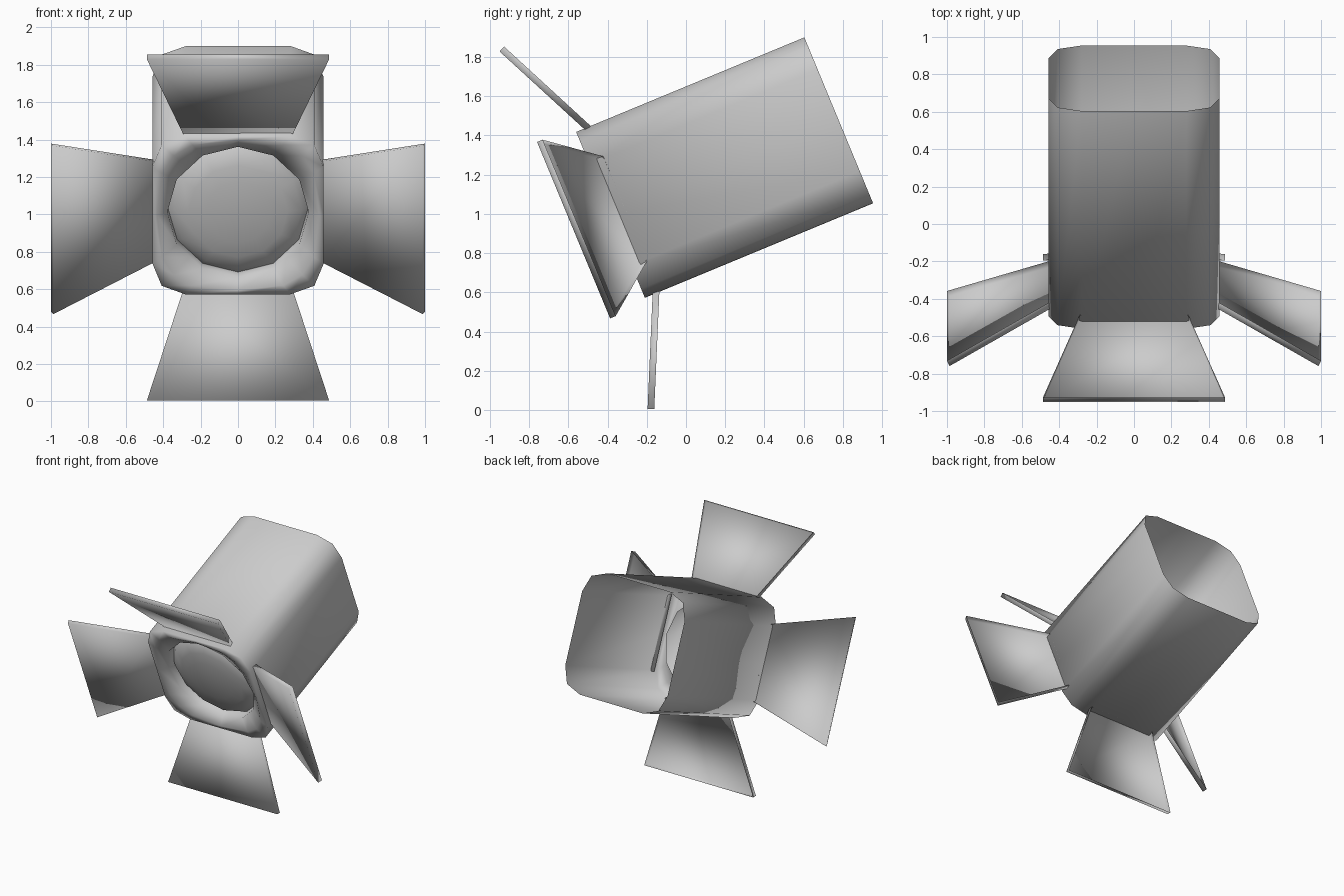
import bpy, bmesh, math
from mathutils import Matrix, Vector

if "Cube" in bpy.data.objects:
    bpy.data.objects.remove(bpy.data.objects["Cube"])

# Lamp frame: local y runs backwards along the barrel, origin at the front face
LAMP = Matrix.Translation((0, -0.385, 0.995)) @ Matrix.Rotation(math.radians(22.5), 4, 'X')


def finish(name, bm, angle, recalc=True):
    if recalc:
        bmesh.ops.recalc_face_normals(bm, faces=bm.faces[:])
    me = bpy.data.meshes.new(name)
    bm.to_mesh(me)
    bm.free()
    ob = bpy.data.objects.new(name, me)
    bpy.context.collection.objects.link(ob)
    ob.matrix_world = LAMP
    bpy.ops.object.select_all(action='DESELECT')
    ob.select_set(True)
    bpy.context.view_layer.objects.active = ob
    bpy.ops.object.shade_smooth_by_angle(angle=math.radians(angle))
    return ob


def loft(bm, loops):
    """Skin a list of (points, depth) closed outlines; returns the vertex rings."""
    rings = [[bm.verts.new((p.x, d, p.y)) for p in pts] for pts, d in loops]
    for a, b in zip(rings, rings[1:]):
        for i in range(len(a)):
            j = (i + 1) % len(a)
            bm.faces.new((a[i], a[j], b[j], b[i]))
    return rings


def four_times(quarter):
    return [Matrix.Rotation(k * math.pi / 2, 2) @ p for k in range(4) for p in quarter]


# Barrel section: square with two-step corners; opening: a twelve-sided circle
outline = four_times([Vector(p) for p in ((0.457, 0), (0.457, 0.28), (0.408, 0.408), (0.28, 0.458))])
arc = [Vector((math.cos(math.radians(a)), math.sin(math.radians(a)))) for a in (0, 30, 60)]
dozen = four_times(arc)
circle = four_times([arc[0], arc[1], (arc[1] + arc[2]) / 2, arc[2]])

# Barrel, open at the back, folding in to the round front opening
bm = bmesh.new()
loft(bm, [
    (outline, 1.26),
    (outline, 0.0),
    ([p.lerp(c * 0.41, 0.5) for p, c in zip(outline, circle)], 0.0),
    ([c * 0.378 for c in circle], 0.045),
    ([c * 0.376 for c in circle], 0.115),
])
finish("lamp_housing", bm, 100)

# Domed twelve-sided lens just inside the opening
bm = bmesh.new()
R = 0.376
profile = [(R * math.sin(t), 0.115 - 0.085 * math.cos(t))
           for t in (math.radians(a) for a in (90, 65, 45, 28, 12))]
rings = loft(bm, [([c * r for c in dozen], d) for r, d in profile])
tip = bm.verts.new((0, 0.03, 0))
last = rings[-1]
for i in range(12):
    bm.faces.new((last[i], last[(i + 1) % 12], tip))
finish("lens", bm, 60)

# Four tapered barn-door flaps, splayed 65 degrees from the lamp axis.
# Each is a shallow tray: a sheet with a low rim, open on the outer side.
splay = math.radians(65)
out = Vector((0, -math.cos(splay), math.sin(splay)))
normal = Vector((0, math.sin(splay), math.cos(splay))) * 0.017
for k, side in enumerate(("top", "left", "bottom", "right")):
    bm = bmesh.new()
    base = Vector((0, 0.065, 0.450))
    corners = [base + Vector((x, 0, 0)) + out * l
               for x, l in ((-0.29, 0), (0.29, 0), (0.487, 0.6), (-0.487, 0.6))]
    lo = [bm.verts.new(c - normal) for c in corners]
    hi = [bm.verts.new(c + normal) for c in corners]
    bm.faces.new(lo[::-1])
    for i in range(4):
        j = (i + 1) % 4
        bm.faces.new((lo[i], lo[j], hi[j], hi[i]))
    bm.transform(Matrix.Rotation(-k * math.pi / 2, 4, 'Y'))
    finish(side + "_flap", bm, 120, recalc=False)
